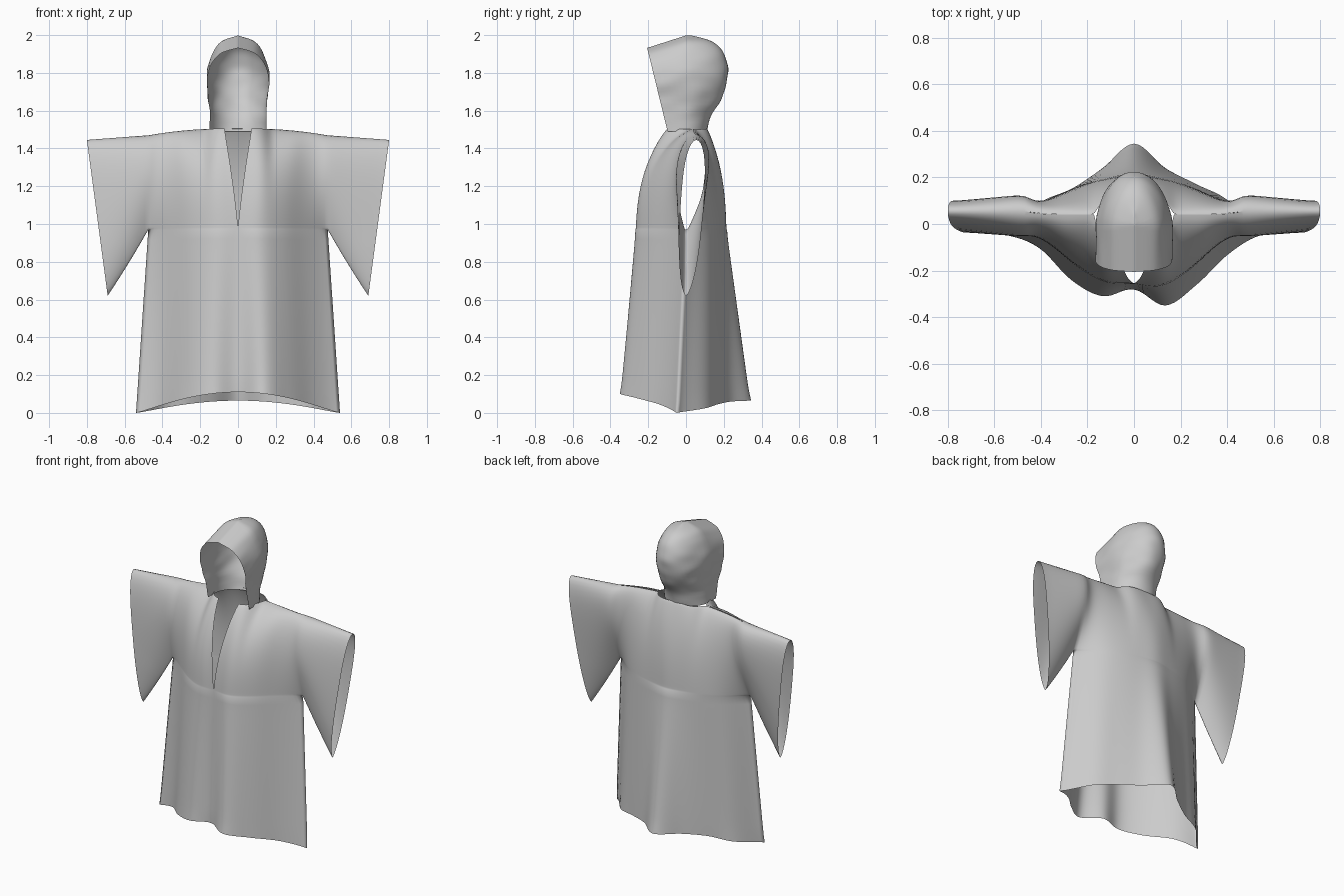
import bpy, bmesh, math
from mathutils import Vector, noise

if "Cube" in bpy.data.objects:
    bpy.data.objects.remove(bpy.data.objects["Cube"])

def spline(vals, t):
    """Catmull-Rom through evenly spaced values, t in 0..1."""
    n = len(vals) - 1
    f = min(max(t, 0), 1) * n
    i = min(int(f), n - 1)
    f -= i
    a, b, c, d = (vals[min(max(k, 0), n)] for k in (i - 1, i, i + 1, i + 2))
    return b + 0.5 * f * (c - a + f * (2*a - 5*b + 4*c - d + f * (3*(b - c) + d - a)))

def lerp(a, b, t):
    return a + (b - a) * t

def add_grid(bm, rows):
    """Skin a list of point rows with quads."""
    vs = [[bm.verts.new(p) for p in r] for r in rows]
    for r0, r1 in zip(vs, vs[1:]):
        for k in range(len(r0) - 1):
            bm.faces.new((r0[k], r0[k + 1], r1[k + 1], r1[k]))

def finish(bm, name):
    bmesh.ops.remove_doubles(bm, verts=bm.verts, dist=2e-4)
    bmesh.ops.recalc_face_normals(bm, faces=bm.faces)
    for f in bm.faces:
        f.smooth = True
    me = bpy.data.meshes.new(name)
    bm.to_mesh(me)
    bm.free()
    ob = bpy.data.objects.new(name, me)
    bpy.context.collection.objects.link(ob)
    return ob

# Cloth depth across the robe, left seam to right seam
HEM = {-1: [-.05, -.105, -.24, -.31, -.28, -.35, -.26, -.13, -.05],
       1: [-.05, .09, .15, .24, .345, .24, .17, .10, -.05]}
CHEST = {-1: [-.05, -.11, -.19, -.25, -.255, -.265, -.20, -.11, -.05],
         1: [.06, .125, .165, .195, .215, .195, .165, .125, .06]}
ARMPIT_Z = .97
M, N, COLS = 20, 18, 28

def sleeve_point(side, face, v, a):
    """v runs shoulder to cuff, a runs top fold to lower fold."""
    top = Vector((lerp(.47, .80, v), 0, 1.47 - .025 * v))
    bot = Vector((lerp(.475, .69, v), 0, lerp(ARMPIT_Z, .62, v) - .03 * v * (1 - v)))
    p = top.lerp(bot, a)
    if a < .4:
        shape = math.sqrt(max(0, 1 - (1 - a / .4) ** 3))
    else:
        shape = (1 - ((a - .4) / .6) ** lerp(1.4, 2.5, v)) ** lerp(1, .6, v)
    p.y = lerp(.055, 0, a) + face * lerp(.09, .06, v) * shape
    p.x *= side
    return p

def upper_point(side, face, u, a):
    """Chest and shoulders: u runs centre to side, a neck to armpit."""
    slit = .072 * (1 - a) ** 1.25 if face < 0 else 0
    x = lerp(slit, lerp(.47, .475, a), u)
    z = lerp(1.505 - .035 * u * u, ARMPIT_Z, a)
    s = max(0, 1 - (x / .17) ** 4) ** .7 if x < .17 else 0
    ridge = .04 + (-.14 if face < 0 else .07) * s
    rnd = (1 - (1 - a) ** 2.8) ** lerp(1, .55, min(1, x / .3)) * lerp(.87, 1, a)
    y = lerp(ridge, spline(CHEST[face], .5 + .5 * side * u), rnd)
    y = lerp(y, sleeve_point(side, face, 0, a).y, u ** 6)
    return Vector((side * x, y, z))

def lower_point(side, face, u, b):
    """Skirt: b runs armpit to hem."""
    p = upper_point(side, face, u, 1)
    hem_z = (.11 if face < 0 else .065) * (1 - u * u) ** 1.2
    q = Vector((side * u * .54, spline(HEM[face], .5 + .5 * side * u), hem_z))
    return p.lerp(q, b)

# Robe with slit front and wide hanging sleeves
bm = bmesh.new()
for side in (-1, 1):
    for face in (-1, 1):
        us = [i / COLS for i in range(COLS + 1)]
        aa = [.5 - .5 * math.cos(math.pi * j / M) for j in range(M + 1)]
        rows = [[upper_point(side, face, u, a) for u in us] for a in aa]
        rows += [[lower_point(side, face, u, j / N) for u in us] for j in range(1, N + 1)]
        add_grid(bm, rows)
        add_grid(bm, [[sleeve_point(side, face, k / 12, a) for k in range(13)] for a in aa])
# Relax the cloth inside its open edges so the panels flow together
bmesh.ops.remove_doubles(bm, verts=bm.verts, dist=2e-4)
inner = [v for v in bm.verts if not v.is_boundary and (abs(v.co.x) < .6 or v.co.z > .9)]
for _ in range(6):
    bmesh.ops.smooth_vert(bm, verts=inner, factor=.5,
                          use_axis_x=False, use_axis_y=True, use_axis_z=False)
finish(bm, "robe")

# Hood: U-shaped rings lofted to a ridge, front trimmed by a leaning plane
HOOD_Z = [1.49, 1.58, 1.68, 1.78, 1.86, 1.925, 1.97, 1.998]
HOOD_X = [.150, .150, .157, .165, .152, .125, .085, 0]
HOOD_BACK = [.11, .135, .195, .22, .215, .185, .13, .03]
bm = bmesh.new()
rows = []
for j in range(37):
    t = j / 36
    z, hx, yb = (spline(k, t) for k in (HOOD_Z, HOOD_X, HOOD_BACK))
    if j == 36:
        hx = 0
    c = -.03
    ring = [(-hx, lerp(-.4, c, k / 12)) for k in range(12)]
    ring += [(-hx * math.cos(math.pi * k / 24), c + (yb - c) * math.sin(math.pi * k / 24))
             for k in range(25)]
    ring += [(hx, lerp(c, -.4, k / 12)) for k in range(1, 13)]
    row = []
    for x, y in ring:
        drop = .32 * max(0, -y) * min(1, max(0, (z - 1.6) / .35))
        crease = .014 * noise.noise(Vector((x * 8, y * 8, z * 14))) * min(1, t * 5) * (1 - t)
        row.append((x * (1 + crease * 5), y + crease * (1 if y > 0 else 0), z - drop))
    rows.append(row)
add_grid(bm, rows)
bmesh.ops.bisect_plane(bm, geom=bm.verts[:] + bm.edges[:] + bm.faces[:], dist=1e-5,
                       plane_co=(0, -.10, 1.5), plane_no=(0, -.45, -.11), clear_outer=True)
finish(bm, "hood")
